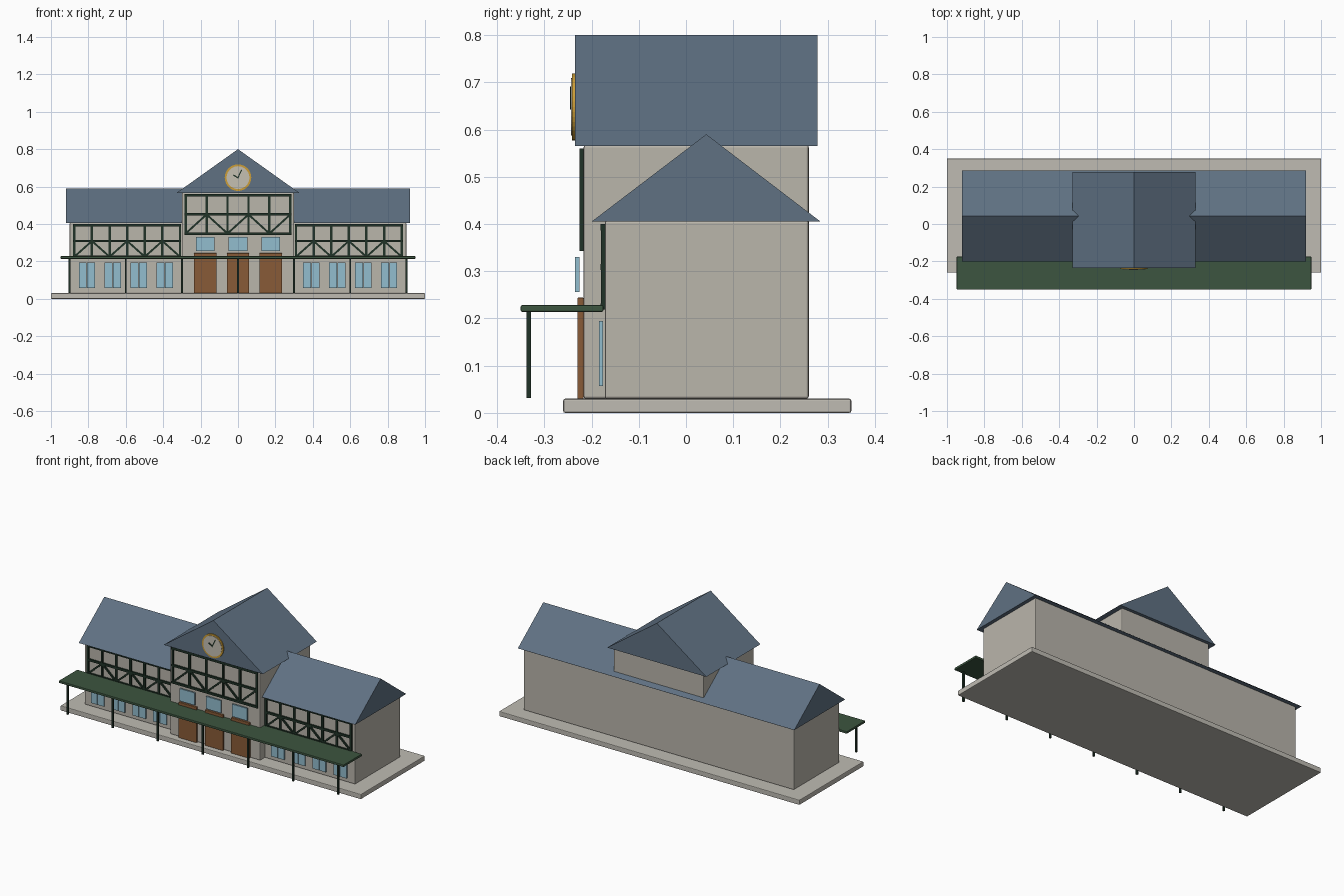
import bpy, bmesh, math
from mathutils import Matrix

old = bpy.data.objects.get("Cube")
if old:
    bpy.data.objects.remove(old)


def material(name, r, g, b):
    m = bpy.data.materials.new(name)
    m.use_nodes = True
    m.diffuse_color = (r, g, b, 1)
    m.node_tree.nodes["Principled BSDF"].inputs["Base Color"].default_value = (r, g, b, 1)
    return m


WALL = material("warm grey render", 0.49, 0.465, 0.41)
STONE = material("pale stone", 0.52, 0.50, 0.45)
SLATE = material("blue slate", 0.115, 0.165, 0.225)
GREEN = material("canopy green", 0.045, 0.09, 0.05)
TIMBER = material("dark green timber", 0.014, 0.032, 0.02)
DOOR = material("brown door", 0.25, 0.105, 0.038)
GLASS = material("light blue glass", 0.29, 0.51, 0.62)
GOLD = material("gold", 0.60, 0.34, 0.04)
DIAL = material("cream dial", 0.56, 0.53, 0.45)


def finish(name, bm, mat, bevel=0):
    bmesh.ops.recalc_face_normals(bm, faces=bm.faces)
    mesh = bpy.data.meshes.new(name)
    bm.to_mesh(mesh)
    bm.free()
    mesh.materials.append(mat)
    ob = bpy.data.objects.new(name, mesh)
    bpy.context.collection.objects.link(ob)
    if bevel:
        mod = ob.modifiers.new("edge bevel", 'BEVEL')
        mod.width = bevel
        mod.segments = 2
    return ob


def add_box(bm, x, y, z):
    size = Matrix.Diagonal((x[1] - x[0], y[1] - y[0], z[1] - z[0], 1))
    centre = Matrix.Translation((sum(x) / 2, sum(y) / 2, sum(z) / 2))
    bmesh.ops.create_cube(bm, size=1, matrix=centre @ size)


def box(name, mat, x, y, z, bevel=0):
    bm = bmesh.new()
    add_box(bm, x, y, z)
    return finish(name, bm, mat, bevel)


def add_beam(bm, a, b, y, width):
    """Bar between two (x, z) points lying on a front wall."""
    dx, dz = b[0] - a[0], b[1] - a[1]
    place = Matrix.Translation(((a[0] + b[0]) / 2, sum(y) / 2, (a[1] + b[1]) / 2))
    turn = Matrix.Rotation(-math.atan2(dz, dx), 4, 'Y')
    size = Matrix.Diagonal((math.hypot(dx, dz), y[1] - y[0], width, 1))
    bmesh.ops.create_cube(bm, size=1, matrix=place @ turn @ size)


def roof(name, profile, start, end):
    """Closed gable prism: profile points extruded from start to end."""
    bm = bmesh.new()
    face = bm.faces.new([bm.verts.new(p) for p in profile])
    out = bmesh.ops.extrude_face_region(bm, geom=[face])
    moved = [v for v in out["geom"] if isinstance(v, bmesh.types.BMVert)]
    bmesh.ops.translate(bm, verts=moved, vec=[e - s for s, e in zip(start, end)])
    finish(name, bm, SLATE)


def timber_frame(name, x0, x1, z0, z1, y, bays):
    """Half timbering: rails, studs and alternating braces in the lower row."""
    bm = bmesh.new()
    w, mid = 0.013, (z0 + z1) / 2
    for z in (z0, mid, z1):
        add_beam(bm, (x0 - w / 2, z), (x1 + w / 2, z), y, w)
    step = (x1 - x0) / bays
    inner = (y[0] + 0.001, y[1])
    for i in range(bays + 1):
        x = x0 + i * step
        add_beam(bm, (x, z0), (x, z1), inner, w)
        if i < bays:
            ends = (z0, mid) if i % 2 == 0 else (mid, z0)
            add_beam(bm, (x, ends[0]), (x + step, ends[1]), inner, w * 0.8)
    finish(name, bm, TIMBER)


def disc(name, mat, radius, y0, y1, z):
    bm = bmesh.new()
    place = Matrix.Translation((0, (y0 + y1) / 2, z)) @ Matrix.Rotation(math.pi / 2, 4, 'X')
    bmesh.ops.create_cone(bm, cap_ends=True, segments=40, radius1=radius,
                          radius2=radius, depth=y1 - y0, matrix=place)
    finish(name, bm, mat)


# Platform and walls
box("platform", STONE, (-1, 1), (-0.26, 0.35), (0, 0.03), 0.004)
box("wing_walls", WALL, (-0.9, 0.9), (-0.172, 0.26), (0.03, 0.407), 0.005)
box("central_walls", WALL, (-0.3, 0.3), (-0.217, 0.26), (0.03, 0.567), 0.005)

# Gable roofs
roof("wing_roof", [(-0.92, -0.2, 0.405), (-0.92, 0.285, 0.405), (-0.92, 0.043, 0.59)],
     (-0.92, 0, 0), (0.92, 0, 0))
roof("central_roof", [(-0.33, -0.235, 0.565), (0.33, -0.235, 0.565), (0, -0.235, 0.80)],
     (0, -0.235, 0), (0, 0.278, 0))

# Half timbering
timber_frame("central_timber", -0.28, 0.28, 0.349, 0.553, (-0.226, -0.217), 5)
timber_frame("left_wing_timber", 0.31, 0.875, 0.225, 0.393, (-0.181, -0.172), 6)
timber_frame("right_wing_timber", -0.875, -0.31, 0.225, 0.393, (-0.181, -0.172), 6)

# Doors with the windows above them
for side, x in (("right", -0.175), ("middle", 0), ("left", 0.175)):
    box(side + "_door", DOOR, (x - 0.06, x + 0.06), (-0.23, -0.217), (0.03, 0.244), 0.002)
    box(side + "_upper_window", GLASS, (x - 0.05, x + 0.05), (-0.235, -0.226), (0.256, 0.33))

# Paired windows along both wings
panes = bmesh.new()
for sign in (-1, 1):
    for i in range(4):
        x = sign * (0.392 + i * 0.1385)
        for dx in (-0.0225, 0.0225):
            add_box(panes, (x + dx - 0.021, x + dx + 0.021), (-0.184, -0.176), (0.057, 0.195))
finish("wing_windows", panes, GLASS)

# Canopy and its posts
box("canopy", GREEN, (-0.948, 0.948), (-0.35, -0.175), (0.214, 0.228), 0.003)
posts = bmesh.new()
for i in range(-3, 4):
    add_box(posts, (i * 0.3 - 0.005, i * 0.3 + 0.005), (-0.338, -0.328), (0.032, 0.216))
finish("canopy_posts", posts, TIMBER)

# Clock in the front gable
CLOCK_Z = 0.648
disc("clock_rim", GOLD, 0.071, -0.241, -0.234, CLOCK_Z)
disc("clock_face", DIAL, 0.061, -0.243, -0.236, CLOCK_Z)
hands = bmesh.new()
add_beam(hands, (-0.002, CLOCK_Z - 0.004), (0.02, CLOCK_Z + 0.042), (-0.2455, -0.2425), 0.006)
add_beam(hands, (0.002, CLOCK_Z - 0.002), (-0.025, CLOCK_Z + 0.014), (-0.2450, -0.2425), 0.007)
finish("clock_hands", hands, TIMBER)
